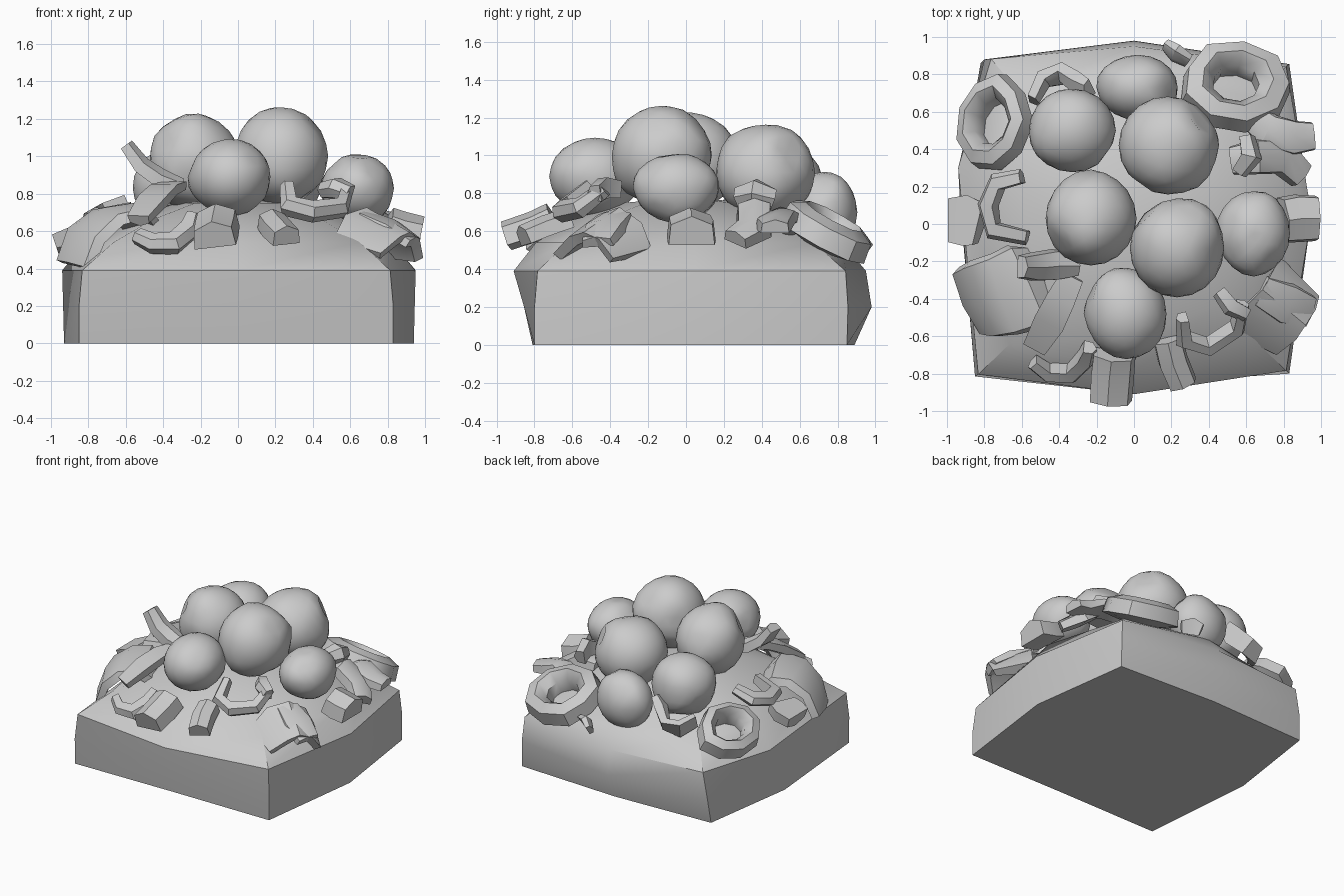
import bpy, bmesh, math, random
from mathutils import Vector, Matrix

if "Cube" in bpy.data.objects:
    bpy.data.objects.remove(bpy.data.objects["Cube"])

random.seed(4)


def finish(bm, name, angle=40):
    bmesh.ops.recalc_face_normals(bm, faces=bm.faces)
    me = bpy.data.meshes.new(name)
    bm.to_mesh(me)
    bm.free()
    ob = bpy.data.objects.new(name, me)
    bpy.context.collection.objects.link(ob)
    bpy.ops.object.select_all(action='DESELECT')
    ob.select_set(True)
    bpy.context.view_layer.objects.active = ob
    bpy.ops.object.shade_smooth_by_angle(angle=math.radians(angle))
    return ob


def outward(p):
    # approximate normal of the domed base
    return Vector((p[0] * 0.9, p[1] * 0.9, 0.65)).normalized()


def base():
    foot = [(-.85, -.81), (0, -.80), (.83, -.80), (.94, .05),
            (.83, .85), (0, .89), (-.82, .86), (-.93, .1)]
    rim = [(-.85, -.82), (0, -.91), (.83, -.80), (.95, .05),
           (.83, .86), (0, .95), (-.78, .9), (-.94, .3)]
    bm = bmesh.new()
    rings = [[bm.verts.new((x, y, 0)) for x, y in foot]]
    belly = [((a[0] + b[0]) / 2, (a[1] + b[1]) / 2) for a, b in zip(foot, rim)]
    belly[5] = (0, .98)
    rings.append([bm.verts.new((x, y, .2)) for x, y in belly])
    # domed upper rings: corners round off towards the crown
    for z, s, c in [(.39, 1, .98), (.54, .87, .90), (.66, .66, .82), (.75, .36, .75)]:
        rings.append([bm.verts.new((x * s * (c if i % 2 == 0 else 1),
                                    y * s * (c if i % 2 == 0 else 1), z))
                      for i, (x, y) in enumerate(rim)])
    for a, b in zip(rings, rings[1:]):
        for i in range(8):
            j = (i + 1) % 8
            bm.faces.new((a[i], a[j], b[j], b[i]))
    bm.faces.new(rings[0][::-1])
    crown = bm.verts.new((0, 0, .78))
    for i in range(8):
        bm.faces.new((rings[-1][i], rings[-1][(i + 1) % 8], crown))
    finish(bm, "domed_base")


def ball(name, c, r):
    # lumpy ball with a few pressed-in dents
    bm = bmesh.new()
    bmesh.ops.create_icosphere(bm, subdivisions=3, radius=1)
    dents = [Vector([random.uniform(-1, 1) for _ in range(3)]).normalized() for _ in range(6)]
    lumps = [Vector([random.uniform(-1, 1) for _ in range(3)]).normalized() for _ in range(8)]
    for v in bm.verts:
        n = v.co.normalized()
        s = .97
        for d in dents:
            s -= .09 * max(0, 1 - (n - d).length / .35)
        for d in lumps:
            s += .06 * max(0, 1 - (n - d).length / .6)
        v.co = Vector((n.x * r[0], n.y * r[1], n.z * r[2])) * s + Vector(c)
    finish(bm, name, 60)


def strip(name, pts, side, w, t, taper=.75):
    # slab swept along a path; side sets the width direction
    bm = bmesh.new()
    pts = [Vector(p) for p in pts]
    last = len(pts) - 1
    rings = []
    for i, p in enumerate(pts):
        tan = (pts[min(i + 1, last)] - pts[max(i - 1, 0)]).normalized()
        s = Vector(side)
        s = (s - tan * s.dot(tan)).normalized()
        up = tan.cross(s)
        k = taper if i in (0, last) else random.uniform(.9, 1.05)
        rings.append([bm.verts.new(p + s * w * a * k + up * t * b * k) for a, b in
                      [(-.5, -.35), (.5, -.35), (.45, .25), (0, .5), (-.45, .25)]])
    for a, b in zip(rings, rings[1:]):
        for i in range(5):
            j = (i + 1) % 5
            bm.faces.new((a[i], a[j], b[j], b[i]))
    bm.faces.new(rings[0])
    bm.faces.new(rings[-1][::-1])
    finish(bm, name)


def ring(name, c, rx, ry, rz, wall, normal, spin=0):
    # sliced ring with a squarish wall, leaning out on the dome
    bm = bmesh.new()
    n = 9
    rot = Vector((0, 0, 1)).rotation_difference(Vector(normal)).to_matrix()
    rows = []
    for i in range(n):
        a = 2 * math.pi * i / n + spin
        k = random.uniform(.93, 1.07)
        row = []
        for o, z in [(1, -.6), (1 - wall * .1, .6), (1 - wall * .6, 1), (1 - wall, .3), (1 - wall, -1)]:
            p = Vector((math.cos(a) * rx * o * k, math.sin(a) * ry * o * k, z * rz))
            row.append(bm.verts.new(rot @ p + Vector(c)))
        rows.append(row)
    for i in range(n):
        a, b = rows[i], rows[(i + 1) % n]
        for j in range(5):
            k = (j + 1) % 5
            bm.faces.new((a[j], a[k], b[k], b[j]))
    finish(bm, name, 45)


base()

# heap of balls
for i, (c, r) in enumerate([
        ((.18, .42, .91), (.27, .27, .26)), ((-.33, .50, .83), (.24, .23, .23)),
        ((-.23, .03, .97), (.25, .26, .26)), ((.23, -.13, 1.0), (.26, .27, .27)),
        ((-.04, -.48, .89), (.22, .25, .21)), ((.64, -.05, .83), (.20, .23, .19)),
        ((.02, .73, .70), (.22, .18, .22))]):
    ball(f"ball_{i + 1}", c, r)

# whole sliced rings at the back
ring("ring_back_right", (.54, .74, .60), .30, .25, .09, .58, (.12, .45, .85))
ring("ring_back_left", (-.75, .54, .59), .21, .26, .08, .52, (-.5, .2, .85))

# broad arched slices on the corners
strip("arch_front_left", [(-.88, -.42, .42), (-.82, -.41, .58), (-.70, -.38, .68), (-.57, -.33, .70),
                          (-.50, -.29, .62)], (-.45, .9, 0), .46, .10, .85)
strip("arch_front_right", [(.64, -.62, .50), (.72, -.52, .60), (.79, -.44, .63), (.84, -.36, .58),
                           (.87, -.30, .47)], (.8, -.6, -.45), .34, .10, .85)
strip("flap_front_right", [(.68, -.36, .68), (.82, -.43, .62), (.94, -.47, .54)],
      (.4, .8, 0), .22, .09, .8)
strip("leaf_back_right", [(.52, .34, .70), (.66, .36, .72), (.80, .36, .62), (.90, .26, .56)],
      (0, 1, 0), .2, .12)
strip("leaf_back_right_outer", [(.60, .60, .62), (.72, .50, .68), (.86, .46, .64), (.96, .47, .62)],
      (-.1, 1, 0), .2, .11)

# curled strips: path, width direction, width, thickness
up = (0, 0, 1)
for name, pts, side, w, t in [
        ("curl_left", [(-.60, .25, .76), (-.73, .22, .70), (-.78, .10, .67), (-.75, -.03, .67),
                       (-.57, -.07, .72)], (-.4, 0, .9), .09, .12),
        ("stick_left", [(-.60, -.23, 1.06), (-.52, -.23, .95), (-.42, -.22, .88), (-.30, -.22, .84)],
         (0, 1, .1), .16, .11),
        ("stick_front_left", [(-.53, -.66, .66), (-.45, -.52, .76), (-.39, -.40, .82), (-.33, -.28, .84)],
         (.9, -.4, 0), .17, .10),
        ("curl_front_left", [(-.54, -.74, .57), (-.46, -.80, .53), (-.34, -.80, .53), (-.26, -.72, .60),
                             (-.24, -.66, .68)], (0, -.5, .8), .11, .11),
        ("curl_front_right", [(.26, -.50, .84), (.27, -.62, .73), (.40, -.66, .70), (.55, -.56, .72),
                              (.58, -.43, .82)], (.2, -.5, .8), .11, .10),
        ("stick_front_right", [(.46, -.36, .82), (.52, -.44, .83), (.60, -.48, .80)], up, .12, .12),
        ("curl_back_left", [(-.54, .66, .66), (-.48, .77, .62), (-.38, .80, .64), (-.30, .74, .72),
                            (-.24, .72, .78)], (0, .5, .8), .14, .10),
        ("chip_back", [(.17, .95, .50), (.22, .91, .53), (.29, .87, .52)], (0, .6, .8), .12, .07),
        ("chip_right", [(.56, .28, .78), (.62, .36, .80), (.60, .46, .77)], up, .15, .13)]:
    strip(name, pts, side, w, t)

# chunky pieces resting on the slope
for name, pts, side, w, t in [
        ("chunk_front", [(-.11, -.70, .67), (-.12, -.80, .62), (-.13, -.95, .57)], (1, 0, .15), .25, .19),
        ("chunk_front_small", [(.18, -.62, .66), (.21, -.74, .62), (.26, -.86, .57)], (1, .1, 0), .17, .14),
        ("chunk_right", [(.80, .02, .64), (.88, .03, .61), (.98, .03, .59)], (0, 1, 0), .27, .20),
        ("chunk_left", [(-.82, .0, .60), (-.89, .02, .57), (-.98, .02, .54)], (0, 1, 0), .26, .14)]:
    strip(name, pts, side, w, t, .9)
